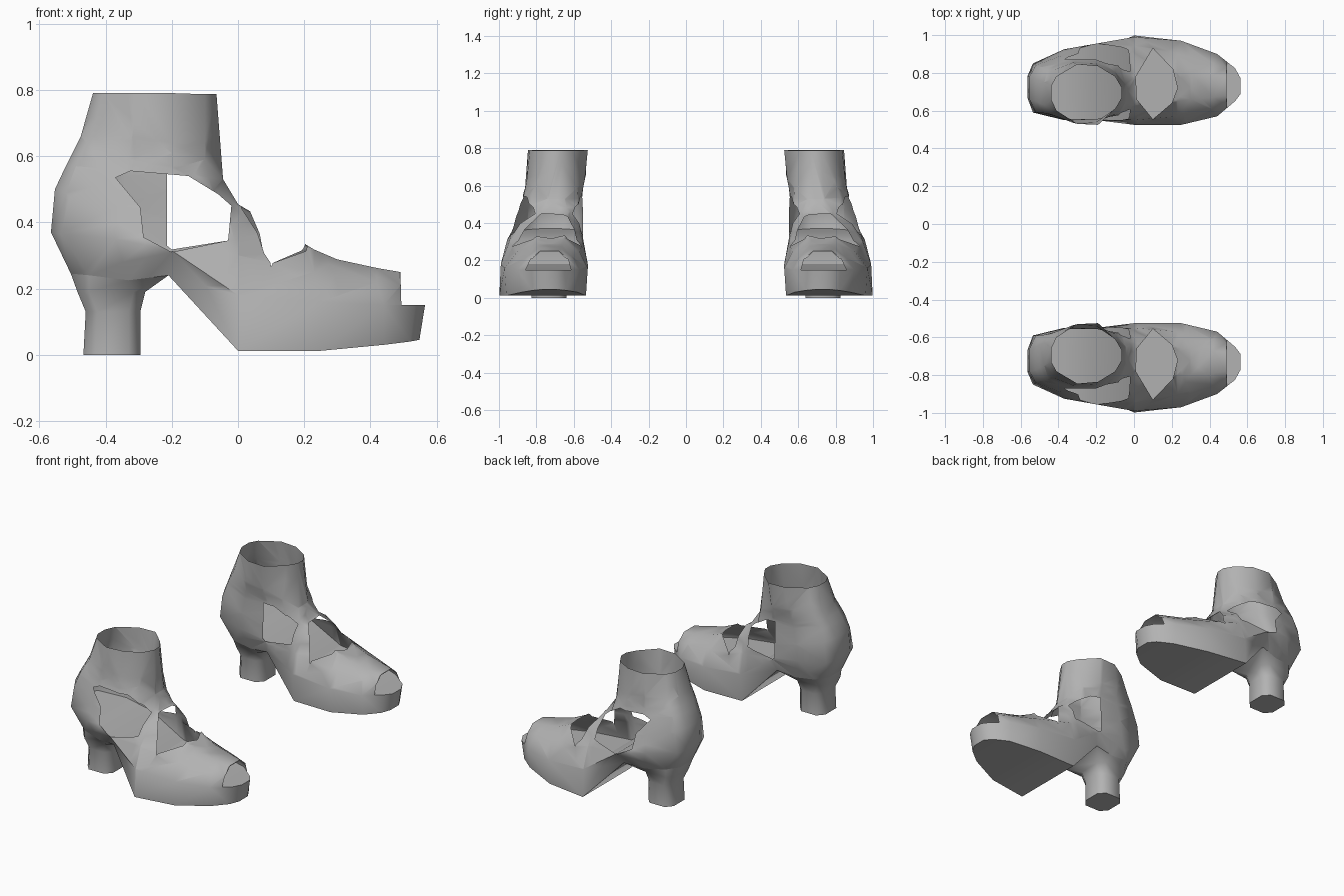
import bpy, bmesh
from mathutils import Vector

if "Cube" in bpy.data.objects:
    bpy.data.objects.remove(bpy.data.objects["Cube"])

grey = bpy.data.materials.new("grey_leather")
grey.diffuse_color = (0.45, 0.45, 0.45, 1)
grey.use_nodes = True
grey.node_tree.nodes["Principled BSDF"].inputs["Base Color"].default_value = grey.diffuse_color

# Rings: stations from back to front, each (x, z, inner y, outer y)
SOLE = [(-.505, .245, .66, .78), (-.45, .24, .60, .84), (-.33, .225, .59, .87),
        (-.21, .24, .58, .90), (0, .012, .54, .998), (.25, .012, .535, .96),
        (.44, .03, .58, .88), (.52, .04, .64, .82), (.548, .045, .69, .77)]
WELT = [(-.565, .37, .67, .78), (-.535, .365, .59, .85), (-.37, .35, .55, .925),
        (-.2, .315, .55, .955), (0, .18, .525, .99), (.25, .16, .525, .97),
        (.44, .15, .57, .90), (.535, .15, .65, .825), (.565, .15, .69, .77)]
SIDE = [(-.553, .50, .66, .78), (-.52, .49, .59, .84), (-.36, .45, .55, .90),
        (-.2, .41, .55, .92), (0, .30, .55, .945), (.23, .25, .57, .90),
        (.42, .22, .61, .85), (.49, .21, .63, .83), (.50, .20, .68, .78)]
CROWN = [(-.52, .57, .65, .77), (-.49, .57, .59, .83), (-.34, .54, .555, .875),
         (-.2, .50, .555, .885), (-.02, .39, .57, .89), (.23, .318, .65, .80),
         (.30, .288, .66, .80), (.42, .262, .67, .79), (.49, .25, .68, .78)]
INSTEP = [(-.50, .61, .64, .76), (-.47, .61, .585, .82), (-.33, .59, .55, .86),
          (-.2, .56, .555, .865), (-.08, .49, .575, .84), (0, .455, .63, .77)]
ANKLE = [(-.475, .66, .63, .75), (-.44, .66, .58, .81), (-.32, .66, .535, .855),
         (-.2, .64, .54, .85), (-.1, .59, .58, .81), (-.045, .53, .65, .74)]
COLLAR = [(-.438, .79, .66, .73), (-.41, .79, .60, .78), (-.30, .79, .53, .845),
          (-.19, .79, .525, .835), (-.1, .787, .61, .78), (-.065, .787, .67, .72)]


def add_ring(bm, stations):
    """Returns the inner and outer rows of vertices."""
    return ([bm.verts.new((x, a, z)) for x, z, a, b in stations],
            [bm.verts.new((x, b, z)) for x, z, a, b in stations])


def span(bm, ring, first, last):
    """Faces across a ring, from the inner row to the outer row."""
    a, b = ring
    for i in range(first, last):
        bm.faces.new((a[i], a[i + 1], b[i + 1], b[i]))


def bridge(bm, low, high):
    """Walls between two rings; the upper ring may have fewer stations."""
    n = len(high[0])
    for lo, hi in zip(low, high):
        for i in range(n - 1):
            bm.faces.new((lo[i], lo[i + 1], hi[i + 1], hi[i]))
    for i in (0, n - 1):
        bm.faces.new((low[0][i], low[1][i], high[1][i], high[0][i]))


def inside(p, poly):
    hit = False
    for (x1, y1), (x2, y2) in zip(poly, poly[1:] + poly[:1]):
        if (y1 > p[1]) != (y2 > p[1]) and p[0] < (x2 - x1) * (p[1] - y1) / (y2 - y1) + x1:
            hit = not hit
    return hit


def cut_opening(bm, poly, up, region):
    """Cuts a polygon (x against axis 'up') out of the faces in the region."""
    for (x1, y1), (x2, y2) in zip(poly, poly[1:] + poly[:1]):
        faces = [f for f in bm.faces if region(f.calc_center_median())]
        geom = set(faces)
        for f in faces:
            geom.update(f.edges)
            geom.update(f.verts)
        co, no = Vector((x1, 0, 0)), Vector((y1 - y2, 0, 0))
        co[up], no[up] = y1, x2 - x1
        bmesh.ops.bisect_plane(bm, geom=list(geom), dist=1e-5, plane_co=co, plane_no=no.normalized())
    gone = []
    for f in bm.faces:
        c = f.calc_center_median()
        if region(c) and inside((c.x, c[up]), poly):
            gone.append(f)
    bmesh.ops.delete(bm, geom=gone, context='FACES')


def finish(name, bm, angle):
    bmesh.ops.recalc_face_normals(bm, faces=bm.faces)
    mesh = bpy.data.meshes.new(name)
    bm.to_mesh(mesh)
    bm.free()
    mesh.materials.append(grey)
    ob = bpy.data.objects.new(name, mesh)
    bpy.context.collection.objects.link(ob)
    bpy.ops.object.select_all(action='DESELECT')
    ob.select_set(True)
    bpy.context.view_layer.objects.active = ob
    bpy.ops.object.shade_smooth_by_angle(angle=angle)
    # second shoe of the pair
    mirror = ob.modifiers.new("pair", 'MIRROR')
    mirror.use_axis = (False, True, False)
    mirror.use_mirror_merge = False
    return ob


# Shoe upper and sole
bm = bmesh.new()
rings = [add_ring(bm, r) for r in (SOLE, WELT, SIDE, CROWN, INSTEP, ANKLE, COLLAR)]
for low, high in zip(rings, rings[1:]):
    bridge(bm, low, high)
span(bm, rings[0], 3, 8)
span(bm, rings[3], 5, 8)
bmesh.ops.recalc_face_normals(bm, faces=bm.faces)
bmesh.ops.triangulate(bm, faces=bm.faces)

# Openings: outer side, inner side, instep, toe
cut_opening(bm, [(-.37, .535), (-.325, .555), (-.15, .54), (-.06, .485), (-.02, .45),
                 (-.03, .345), (-.2, .31), (-.285, .355), (-.295, .445)], 2,
            lambda c: c.y > .73 and c.z > .26 and -.48 < c.x < .1)
cut_opening(bm, [(-.215, .548), (-.15, .54), (-.06, .485), (-.02, .45), (-.03, .345),
                 (-.2, .318), (-.215, .33)], 2,
            lambda c: c.y < .68 and c.z > .26 and -.48 < c.x < .1)
cut_opening(bm, [(.1, .93), (.01, .78), (.015, .66), (.1, .555), (.2, .64), (.23, .72), (.205, .82)], 1,
            lambda c: c.z > .2 and -.12 < c.x < .4)
cut_opening(bm, [(.495, .1), (.6, .1), (.6, .3), (.489, .3)], 2,
            lambda c: c.z > .151 and c.x > .35)
finish("shoe_upper", bm, 1.0)

# Insole
bm = bmesh.new()
span(bm, add_ring(bm, WELT), 0, 8)
finish("insole", bm, .4)

# Block heel
bm = bmesh.new()
rows = [SOLE[:4]]
for z, x0, x1, a, b in ((.19, -.485, -.28, .625, .84), (.13, -.46, -.295, .64, .825), (.0, -.467, -.295, .64, .825)):
    rows.append([(x0, z, a + .04, b - .04), (x0 + .035, z, a, b),
                 (x1 - .035, z, a, b), (x1, z, a + .04, b - .04)])
rings = [add_ring(bm, r) for r in rows]
for high, low in zip(rings, rings[1:]):
    bridge(bm, low, high)
span(bm, rings[-1], 0, 3)
finish("heel", bm, 1.0)
